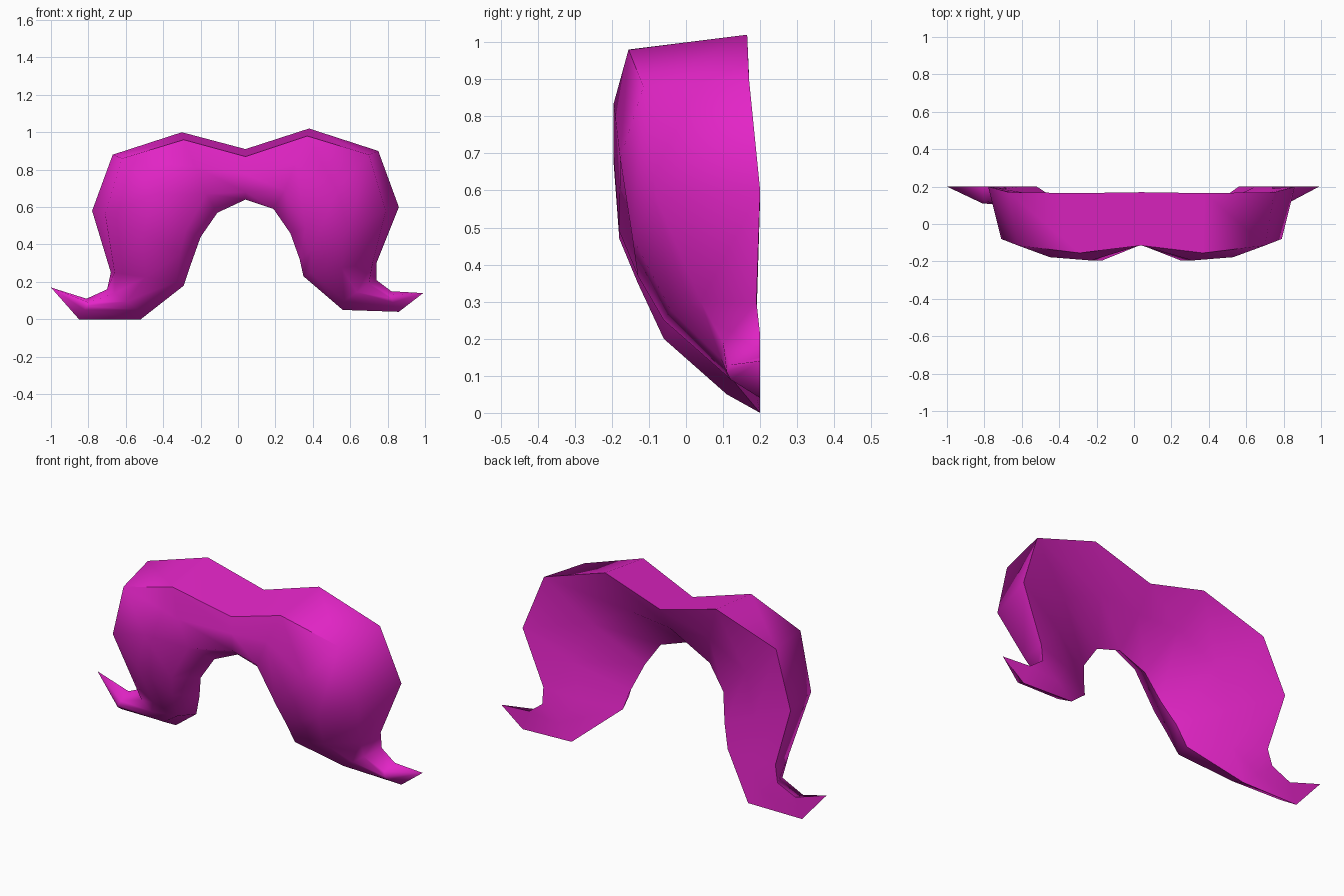
import bpy, bmesh, math
from mathutils import Vector

if "Cube" in bpy.data.objects:
    bpy.data.objects.remove(bpy.data.objects["Cube"])

# Cross-sections from the middle out to the left curl:
# outer back, outer front, inner front, inner back corner, front bulge
SECTIONS = [
    ((.04, .17, .91), (.04, -.115, .87), (.04, -.11, .68), (.04, -.06, .64), 0),
    ((-.30, .165, 1.0), (-.29, -.155, .96), (-.17, -.195, .67), (-.11, -.05, .57), .02),
    ((-.67, .17, .88), (-.62, -.115, .86), (-.28, -.18, .47), (-.20, -.04, .44), .03),
    ((-.78, .20, .58), (-.71, -.08, .56), (-.31, -.13, .35), (-.25, .02, .30), .04),
    ((-.68, .19, .25), (-.66, .04, .25), (-.33, -.06, .20), (-.29, .05, .18), .03),
    ((-.70, .20, .16), (-.66, .10, .14), (-.53, .11, .05), (-.52, .20, .00), .01),
    ((-.81, .20, .11), (-.80, .12, .09), (-.82, .12, .05), (-.85, .20, .00), .01),
]
TIP = Vector((-1.0, .20, .17))
# Small offsets (x, z) that make the right side differ from the left
RIGHT = [(0, 0), (0, .02), (0, .02), (0, .02), (-.02, .05), (-.04, .05), (-.07, .04)]


def ring_points(sec):
    ob, of, inf, inb = (Vector(p) for p in sec[:4])
    front = (of + inf) / 2 + Vector((0, -sec[4], 0))
    back = (ob + inb) / 2
    back.y = min(.2, back.y + .03)
    return [ob, of, front, inf, inb, back]


def to_right(p, dx, dz):
    return Vector((.08 - p.x + dx, p.y, p.z + dz))


# Moustache: rings lofted from the left tip to the right tip
left = [ring_points(s) for s in SECTIONS]
right = [[to_right(p, *RIGHT[i]) for p in r] for i, r in enumerate(left)]
rings = left[::-1] + right[1:]

bm = bmesh.new()
loops = [[bm.verts.new(p) for p in r] for r in rings]
n = 6
for a, b in zip(loops, loops[1:]):
    for i in range(n):
        j = (i + 1) % n
        bm.faces.new((a[i], a[j], b[j], b[i]))
for loop, tip in ((loops[0], TIP), (loops[-1], to_right(TIP, -.09, -.03))):
    t = bm.verts.new(tip)
    for i in range(n):
        bm.faces.new((loop[i], loop[(i + 1) % n], t))
bmesh.ops.recalc_face_normals(bm, faces=bm.faces)

mesh = bpy.data.meshes.new("moustache")
bm.to_mesh(mesh)
bm.free()
obj = bpy.data.objects.new("moustache", mesh)
bpy.context.collection.objects.link(obj)

mat = bpy.data.materials.new("magenta")
mat.diffuse_color = (.77, .018, .57, 1)
mat.use_nodes = True
mat.node_tree.nodes["Principled BSDF"].inputs["Base Color"].default_value = mat.diffuse_color
mesh.materials.append(mat)

bpy.context.view_layer.objects.active = obj
obj.select_set(True)
bpy.ops.object.shade_smooth_by_angle(angle=math.radians(65))
